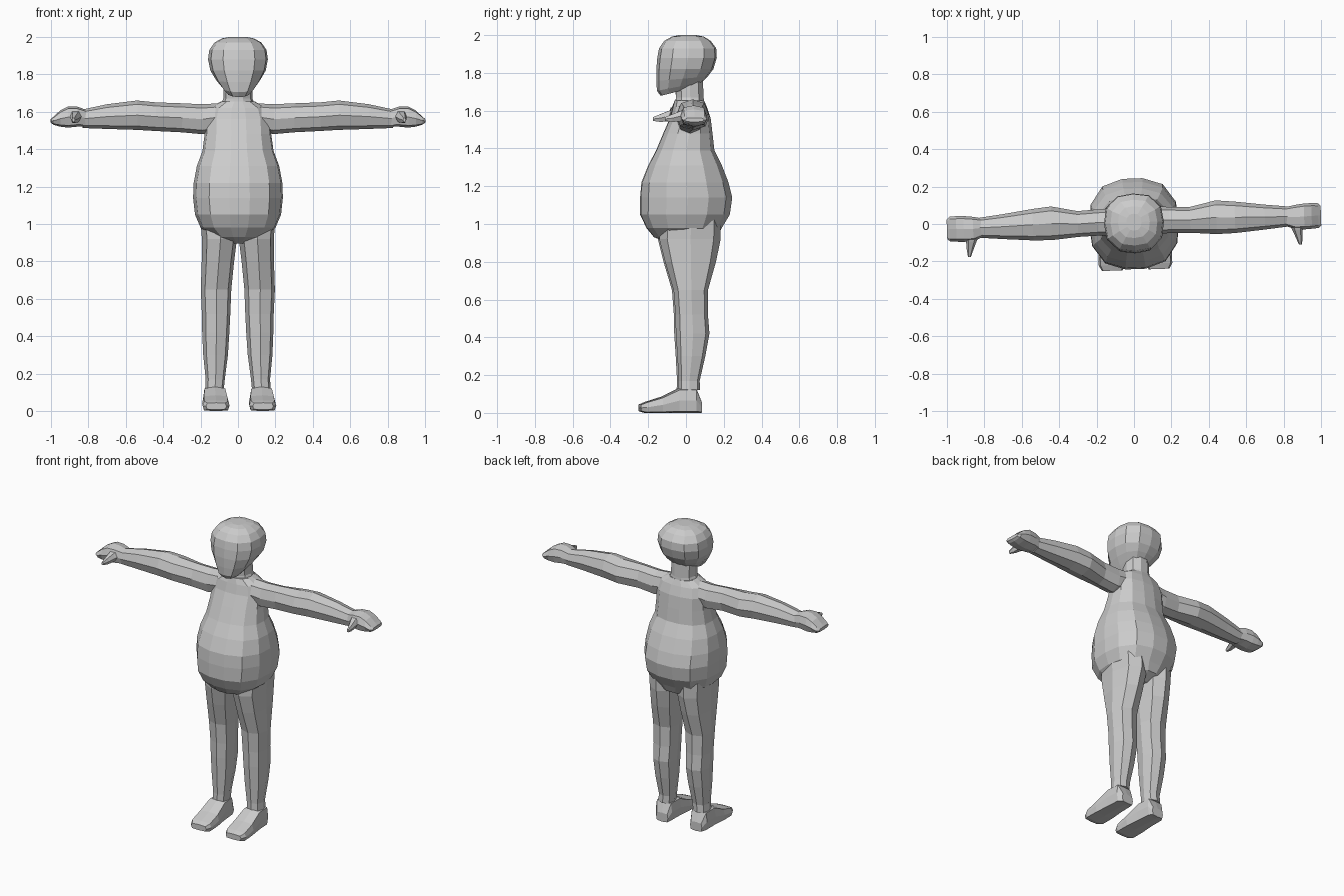
import bpy, bmesh, math

TURN = math.radians(2.1)      # the whole figure is turned very slightly

skin = bpy.data.materials.new("clay grey")
skin.diffuse_color = (0.6, 0.6, 0.6, 1)


def outline(n, power, u0, u1, v0, v1):
    """Rounded box outline filling the given rectangle."""
    pts = []
    for i in range(n):
        a = 2 * math.pi * i / n
        c, s = math.cos(a), math.sin(a)
        k = (abs(c) ** power + abs(s) ** power) ** (-1 / power)
        mu = max(abs(math.cos(2 * math.pi * j / n)) for j in range(n))
        pts.append(((u0 + u1) / 2 + (u1 - u0) / 2 * c * k / mu,
                    (v0 + v1) / 2 + (v1 - v0) / 2 * s * k))
    return pts


def loft(name, rings, place, n=8, power=2.3, mirror=False):
    """Skin rings of (position, u0, u1, v0, v1) and close both ends."""
    bm = bmesh.new()
    loops = [[bm.verts.new(place(r[0], u, v)) for u, v in outline(n, power, *r[1:])]
             for r in rings]
    for a, b in zip(loops, loops[1:]):
        for i in range(n):
            j = (i + 1) % n
            bm.faces.new((a[i], a[j], b[j], b[i]))
    bm.faces.new(loops[0])
    bm.faces.new(loops[-1])
    bmesh.ops.recalc_face_normals(bm, faces=bm.faces)
    me = bpy.data.meshes.new(name)
    bm.to_mesh(me)
    bm.free()
    me.materials.append(skin)
    ob = bpy.data.objects.new(name, me)
    bpy.context.collection.objects.link(ob)
    ob.rotation_euler.z = TURN
    if mirror:
        ob.modifiers.new("Mirror", 'MIRROR')
    return ob


def upright(z, x, y):
    return (x, y, z)


def sideways(x, y, z):
    return (x, y, z)


def lengthwise(y, x, z):
    return (x, y, z)


def head_place(z, x, y):
    # jaw rises toward the back, fading out at eye level
    rise = max(0, 1.80 - z) * 0.45
    return (x, y, z + rise * (y + 0.13) / 0.21)


# Torso with round belly: z, half width, front, back
torso = [(0.895, .05, -.08, .10), (0.93, .14, -.17, .165), (0.98, .20, -.21, .19),
         (1.05, .23, -.243, .232), (1.14, .24, -.243, .245), (1.22, .237, -.236, .225),
         (1.31, .22, -.20, .19), (1.39, .19, -.158, .15), (1.48, .178, -.12, .14),
         (1.56, .175, -.085, .13), (1.62, .155, -.07, .11), (1.655, .09, -.06, .095)]
loft("torso", [(z, -w, w, f, b) for z, w, f, b in torso], upright, 14, 2.6)

# Neck
loft("neck", [(1.62, -.10, .10, -.06, .10), (1.67, -.078, .078, -.055, .095),
              (1.78, -.075, .075, -.06, .09)], upright, 10)

# Head
head = [(1.68, .06, -.135, .06), (1.71, .085, -.154, .085), (1.76, .118, -.157, .115),
        (1.82, .148, -.157, .145), (1.88, .16, -.152, .163), (1.93, .153, -.143, .16),
        (1.97, .125, -.115, .13), (1.992, .085, -.075, .095), (2.0, .04, -.035, .055)]
loft("head", [(z, -w, w, f, b) for z, w, f, b in head], head_place, 12, 2.6)

# Legs: z, inner, outer, front, back
legs = [(0.12, .075, .175, -.045, .07), (0.17, .07, .172, -.043, .068),
        (0.30, .053, .185, -.05, .098), (0.42, .045, .19, -.058, .12),
        (0.52, .04, .192, -.06, .112), (0.65, .035, .198, -.07, .112),
        (0.80, .02, .193, -.115, .155), (0.92, .005, .192, -.145, .18),
        (1.02, .0, .20, -.14, .18)]
loft("legs", legs, upright, 8, 2.5, True)

# Feet: y, inner, outer, bottom, top
feet = [(.078, .08, .165, 0, .06), (.05, .068, .185, 0, .13), (-.04, .062, .188, 0, .13),
        (-.13, .053, .196, 0, .085), (-.215, .053, .197, 0, .058), (-.245, .07, .18, .008, .045)]
loft("feet", feet, lengthwise, 8, 5, True)

# Arms: x, front, back, bottom, top
arms = [(.10, -.06, .09, 1.50, 1.645), (.19, -.055, .085, 1.48, 1.64),
        (.30, -.058, .08, 1.49, 1.645), (.44, -.07, .11, 1.497, 1.65),
        (.54, -.068, .10, 1.503, 1.66), (.70, -.055, .078, 1.508, 1.64),
        (.83, -.043, .063, 1.513, 1.612)]
loft("arms", arms, sideways, 8, 2.3, True)

# Mitten hands
hands = [(.81, -.04, .06, 1.52, 1.61), (.86, -.06, .07, 1.52, 1.627),
         (.91, -.062, .076, 1.515, 1.628), (.95, -.06, .077, 1.52, 1.607),
         (.985, -.057, .075, 1.53, 1.575), (1.0, -.045, .06, 1.54, 1.562)]
loft("hands", hands, sideways, 8, 3, True)

# Thumbs
thumbs = [(-.02, .825, .91, 1.55, 1.615), (-.065, .845, .90, 1.54, 1.60),
          (-.105, .862, .898, 1.538, 1.583), (-.143, .877, .893, 1.545, 1.567)]
loft("thumbs", thumbs, lengthwise, 6, 2.3, True)
